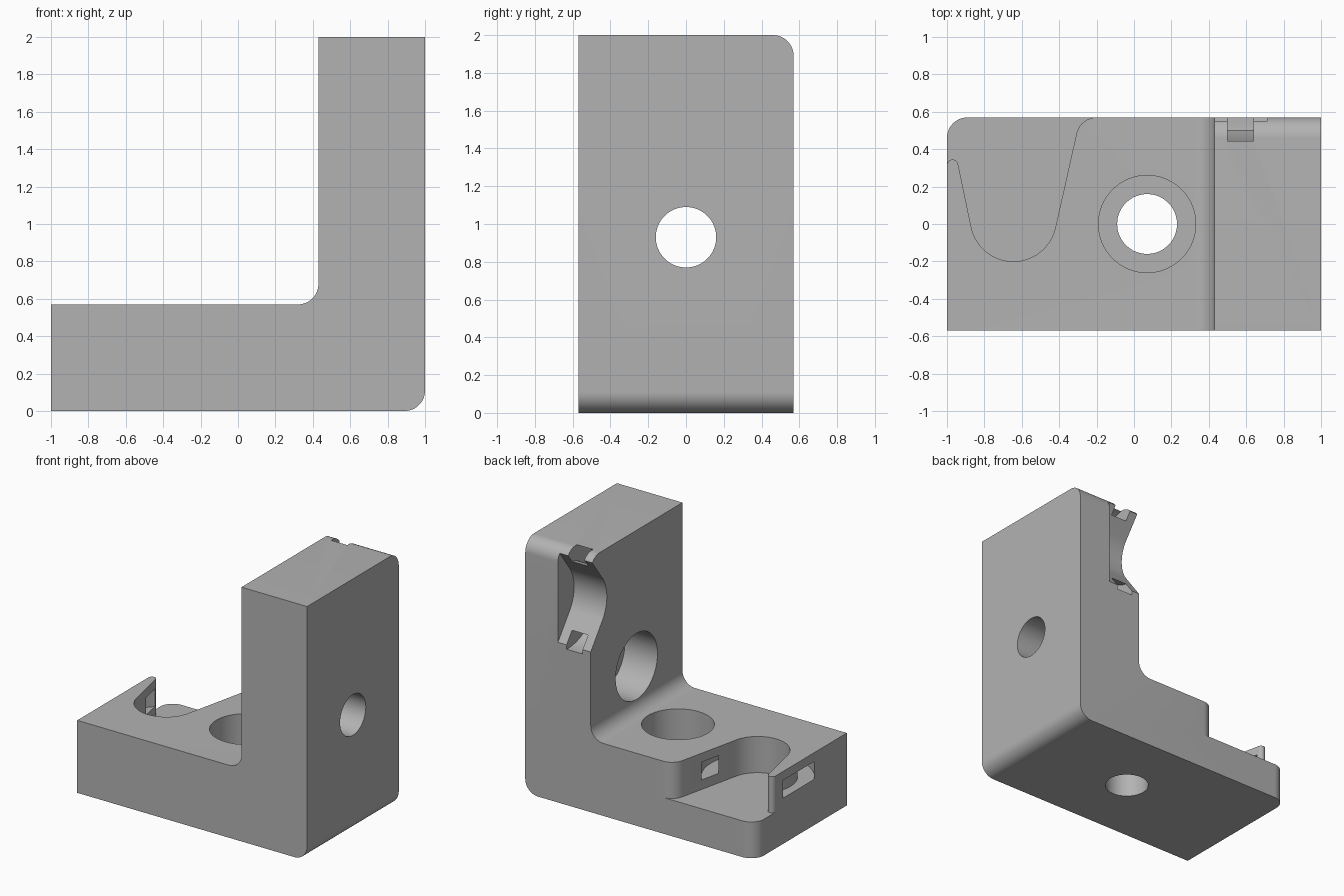
import bpy, bmesh, math
from mathutils import Vector

if "Cube" in bpy.data.objects:
    bpy.data.objects.remove(bpy.data.objects["Cube"])

HALF_W = 0.57      # half width and arm thickness
MID = 0.285        # half of the arm thickness

# Drawing planes: (a, b, depth) -> world
def flat(a, b, d): return Vector((a, b, d))    # outline in x/y, depth z
def front(a, b, d): return Vector((a, d, b))   # outline in x/z, depth y
def side(a, b, d): return Vector((d, a, b))    # outline in y/z, depth x

def arc(cx, cy, r, a0, a1, n=12):
    """Points on an arc, angles in degrees."""
    return [(cx + r * math.cos(math.radians(a0 + (a1 - a0) * i / n)),
             cy + r * math.sin(math.radians(a0 + (a1 - a0) * i / n))) for i in range(n + 1)]

def prism(name, pts, lo, hi, plane):
    """Extrude a closed outline between two depths."""
    bm = bmesh.new()
    a = [bm.verts.new(plane(p[0], p[1], lo)) for p in pts]
    b = [bm.verts.new(plane(p[0], p[1], hi)) for p in pts]
    bm.faces.new(a)
    bm.faces.new(b[::-1])
    for i in range(len(pts)):
        j = (i + 1) % len(pts)
        bm.faces.new((a[i], b[i], b[j], a[j]))
    bmesh.ops.recalc_face_normals(bm, faces=bm.faces)
    me = bpy.data.meshes.new(name)
    bm.to_mesh(me)
    bm.free()
    ob = bpy.data.objects.new(name, me)
    bpy.context.collection.objects.link(ob)
    return ob

def cut(target, cutter):
    cutter.hide_render = True
    mod = target.modifiers.new("cut", 'BOOLEAN')
    mod.operation, mod.solver, mod.object = 'DIFFERENCE', 'EXACT', cutter
    bpy.context.view_layer.objects.active = target
    bpy.ops.object.modifier_apply(modifier=mod.name)
    bpy.data.objects.remove(cutter)

def circle(cx, cy, r): return arc(cx, cy, r, 0, 360, 64)[:-1]

def band(cx, cy, r0, r1, a0, a1):
    """Outline of a curved slot."""
    return arc(cx, cy, r1, a0, a1, 40) + arc(cx, cy, r0, a1, a0, 40)

# L-shaped body with rounded elbow
profile = ([(-1, 0)] + arc(0.89, 0.11, 0.11, -90, 0) + [(1, 2), (0.43, 2)]
           + arc(0.32, 0.68, 0.11, 0, -90) + [(-1, HALF_W)])
body = prism("corner_bracket", profile, -HALF_W, HALF_W, front)

# Rounded back corners at the two arm ends
bm = bmesh.new()
bm.from_mesh(body.data)
ends = [e for e in bm.edges if all(v.co.y > 0.5 for v in e.verts)
        and (all(v.co.z > 1.99 for v in e.verts) or all(v.co.x < -0.99 for v in e.verts))]
bmesh.ops.bevel(bm, geom=ends, offset=0.11, segments=12, profile=0.5, affect='EDGES')
bm.to_mesh(body.data)
bm.free()

# Counterbored screw hole in each arm
cut(body, prism("hole_down", circle(0.07, 0, 0.16), -0.2, 0.5, flat))
cut(body, prism("bore_down", circle(0.07, 0, 0.26), MID, 0.8, flat))
cut(body, prism("hole_side", circle(0, 0.93, 0.16), 0.5, 1.2, side))
cut(body, prism("bore_side", circle(0, 0.93, 0.26), 0.2, 1 - MID, side))

# Deep pocket in the lower arm, with rounded lips
pocket = (arc(-0.20, 0.46, 0.11, 90, 168) + arc(-0.645, 0.03, 0.23, -12, -168, 32)
          + arc(-0.97, 0.315, 0.03, 12, 170) + [(-1.1, 0.32), (-1.1, 0.75), (-0.20, 0.75)])
cut(body, prism("lower_pocket", pocket, MID, 0.8, flat))

# Shallow flared pocket in the upright arm
t = math.degrees(math.atan2(0.6, 0.8))
cradle = ([(0.72, 1.06)] + arc(0.65, 1.62, 0.28, 180 + t, 180 - t, 32) + [(0.72, 2.18)])
cut(body, prism("upper_pocket", cradle, 0.2, 1 - MID, side))

# Curved strap slots behind the pockets
cut(body, prism("lower_slot", band(-0.645, 0.03, 0.285, 0.405, 120, 420), 0.36, 0.50, flat))
cut(body, prism("upper_slot", band(0.55, 1.62, 0.275, 0.395, 70, 290), 0.50, 0.64, side))

grey = bpy.data.materials.new("light_grey")
grey.diffuse_color = (0.45, 0.45, 0.45, 1)
grey.use_nodes = True
grey.node_tree.nodes["Principled BSDF"].inputs["Base Color"].default_value = grey.diffuse_color
body.data.materials.clear()
body.data.materials.append(grey)

bpy.ops.object.select_all(action='DESELECT')
body.select_set(True)
bpy.context.view_layer.objects.active = body
bpy.ops.object.shade_smooth_by_angle(angle=math.radians(30))
